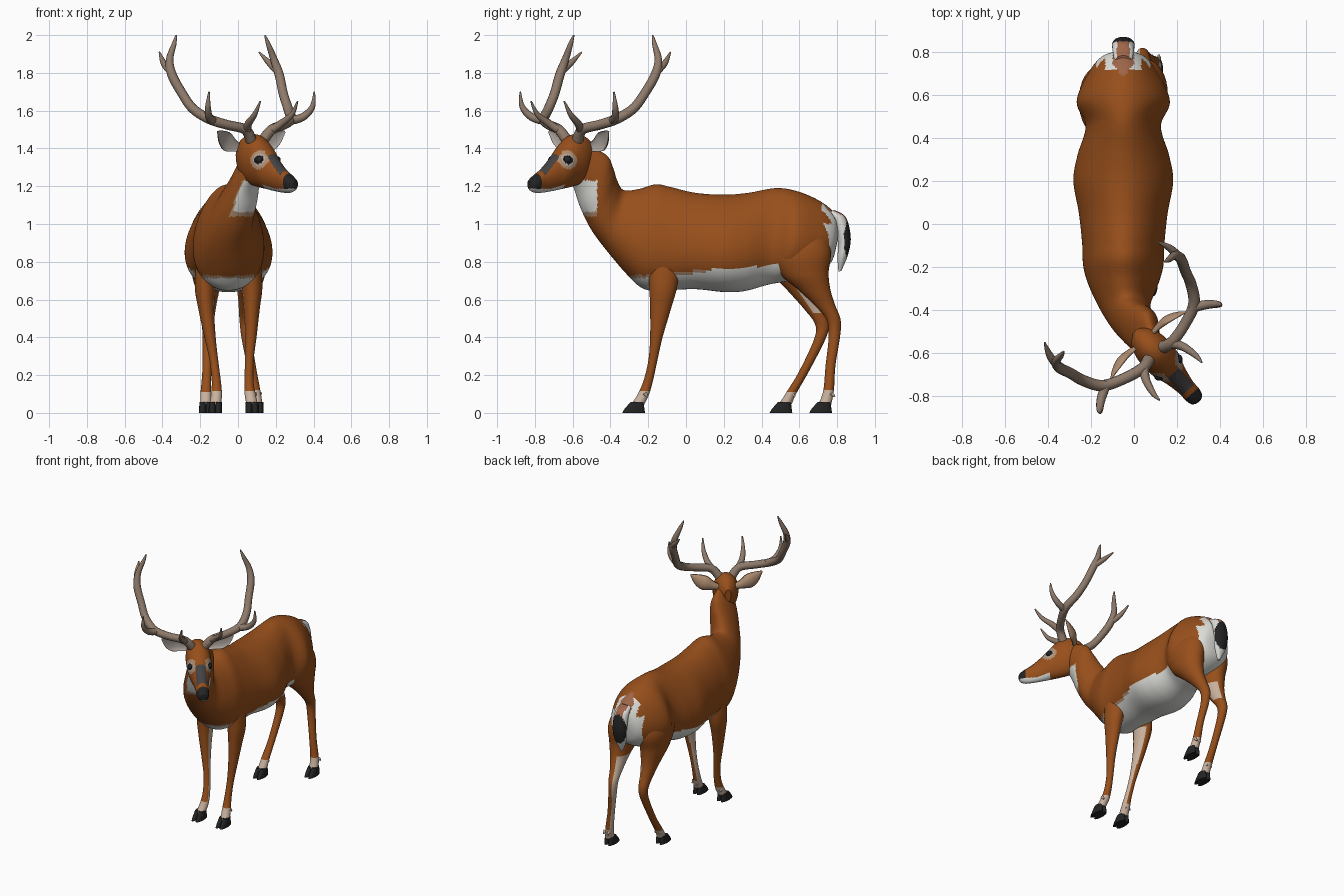
import bpy, bmesh, math
from mathutils import Vector

if "Cube" in bpy.data.objects:
    bpy.data.objects.remove(bpy.data.objects["Cube"])


def material(name, r, g, b):
    mat = bpy.data.materials.new(name)
    mat.use_nodes = True
    mat.diffuse_color = (r, g, b, 1)
    node = next(n for n in mat.node_tree.nodes if n.type == 'BSDF_PRINCIPLED')
    node.inputs["Base Color"].default_value = (r, g, b, 1)
    node.inputs["Roughness"].default_value = 0.8
    return mat


FUR, WHITE, CREAM, BLACK, ANTLER, DARK, TAN, GREY, RUMP = range(9)
PALETTE = [
    material("fur brown", .31, .078, .011),
    material("belly white", .72, .72, .69),
    material("leg cream", .58, .44, .34),
    material("hoof black", .018, .017, .017),
    material("antler", .27, .195, .145),
    material("muzzle dark grey", .06, .054, .055),
    material("patch tan", .42, .26, .16),
    material("ear grey", .45, .40, .37),
    material("rump brown", .34, .13, .065),
]


def smooth_path(rows, steps):
    """Catmull-Rom resampling of rows of numbers."""
    rows = [Vector(r) for r in rows]
    out = []
    for i in range(len(rows) - 1):
        p0, p1 = rows[max(i - 1, 0)], rows[i]
        p2, p3 = rows[i + 1], rows[min(i + 2, len(rows) - 1)]
        for k in range(steps):
            u = k / steps
            out.append(p1 + (p2 - p0) * (u / 2)
                       + (p0 * 2 - p1 * 5 + p2 * 4 - p3) * (u * u / 2)
                       + (p1 * 3 - p0 - p2 * 3 + p3) * (u ** 3 / 2))
    return out + [rows[-1]]


def loft(name, rings, sides, rule, shape=lambda c, s: (c, s)):
    """Skin elliptical rings (centre, side axis, up axis); rule colours faces."""
    bm = bmesh.new()
    loops = []
    for centre, a, b in rings:
        loop = []
        for j in range(sides):
            ang = math.tau * j / sides
            u, v = shape(math.cos(ang), math.sin(ang))
            loop.append(bm.verts.new(centre + a * u + b * v))
        loops.append(loop)
    for lo, hi in zip(loops, loops[1:]):
        for j in range(sides):
            k = (j + 1) % sides
            bm.faces.new((lo[j], lo[k], hi[k], hi[j]))
    bm.faces.new(loops[0])
    bm.faces.new(loops[-1])
    bmesh.ops.recalc_face_normals(bm, faces=bm.faces)
    for f in bm.faces:
        f.smooth = len(f.verts) == 4
        f.material_index = rule(f.calc_center_median(), f.normal) if callable(rule) else rule
    mesh = bpy.data.meshes.new(name)
    bm.to_mesh(mesh)
    bm.free()
    for mat in PALETTE:
        mesh.materials.append(mat)
    bpy.context.scene.collection.objects.link(bpy.data.objects.new(name, mesh))


def flat_rings(rows, steps):
    """Horizontal rings from rows of x, y, z, x radius, y radius."""
    return [(Vector(r[:3]), Vector((r[3], 0, 0)), Vector((0, r[4], 0)))
            for r in smooth_path(rows, steps)]


def tube(name, rows, rule, sides=12, steps=5):
    """Round tube along rows of x, y, z, radius."""
    pts = smooth_path(rows, steps)
    rings = []
    a = Vector((0.3, 1, 0.1))
    for i, p in enumerate(pts):
        d = Vector(pts[min(i + 1, len(pts) - 1)][:3]) - Vector(pts[max(i - 1, 0)][:3])
        d.normalize()
        a = (a - d * a.dot(d)).normalized()
        rings.append((Vector(p[:3]), a * p[3], d.cross(a) * p[3]))
    loft(name, rings, sides, rule)


MID = -.05          # body centre line

# Head frame: turned towards the left
HEAD = Vector((.074, -.572, 0))
FWD = Vector((.665, -.747, 0)).normalized()
LEFT = Vector((-FWD.y, FWD.x, 0))
UP = Vector((0, 0, 1))


def at(s, t, z):
    return HEAD + LEFT * s + FWD * t + UP * z


# Body and neck: top y z, bottom y z, centre x, half width, turn
BODY = [
    (.81, .98, .80, .90, MID, .03, 0), (.79, 1.05, .77, .80, MID, .10, 0),
    (.72, 1.115, .69, .74, MID, .16, 0), (.6, 1.17, .55, .70, MID, .213, 0),
    (.48, 1.19, .44, .68, MID, .172, 0), (.33, 1.165, .31, .645, MID, .21, 0),
    (.2, 1.155, .2, .64, MID, .228, 0), (.05, 1.165, .05, .655, MID, .203, 0),
    (-.08, 1.195, -.1, .65, MID, .188, 0), (-.16, 1.21, -.22, .655, MID, .183, 0),
    (-.25, 1.185, -.31, .73, MID, .158, 0), (-.33, 1.18, -.42, .86, -.04, .116, .1),
    (-.365, 1.23, -.5, .97, -.01, .10, .2), (-.39, 1.3, -.55, 1.08, .025, .088, .4),
    (-.43, 1.37, -.58, 1.18, .052, .075, .6), (-.55, 1.42, -.62, 1.28, .09, .045, .73),
]


def body_color(c, n):
    off = abs(c.x - MID)
    if c.z > 1.02 and off < min(.05, c.y - .69):
        return RUMP
    if c.y > .72 and n.y > .2:
        return WHITE if off < (.085 if c.z > 1.0 else .125) else FUR
    edge = .715 if c.y < -.15 else .735 + .07 * c.y
    if -.3 < c.y and c.z < edge + .015 and n.z < -.15:
        return WHITE if c.z < edge or c.y > .1 else TAN
    facing = n.dot(FWD)
    if c.y < -.47 and 1.04 < c.z < 1.23 and facing > .44:
        return WHITE if c.z > 1.065 and facing > .56 else TAN
    return FUR


rings = []
for yt, zt, yb, zb, x, w, turn in smooth_path(BODY, 11):
    top, bottom = Vector((x, yt, zt)), Vector((x, yb, zb))
    side = Vector((math.cos(turn), math.sin(turn), 0)) * w
    rings.append(((top + bottom) / 2, side, (top - bottom) / 2))
loft("body_and_neck", rings, 80, body_color, lambda c, s: (c * (1 - .2 * s), s))


# Tail
def tail_color(c, n):
    off = c.x - MID
    if n.y > .1 and math.hypot((c.z - .92) / .105, off / .055) < 1:
        return BLACK
    return RUMP if c.z > 1.02 and abs(off) < .03 else WHITE


TAIL = [(.755, 1.065, .04, .03), (.81, 1.025, .05, .036), (.838, .92, .052, .034),
        (.83, .83, .042, .028), (.815, .75, .008, .008)]
loft("tail", [(Vector((MID, y, z)), Vector((w, 0, 0)), Vector((0, d, d * .3)))
              for y, z, w, d in smooth_path(TAIL, 10)], 32, tail_color)

# Legs: x, y, z stations with shared x and y radii
FRONT_LEFT = [(.03, -.12, 1.0), (.05, -.12, .85), (.073, -.12, .68), (.073, -.135, .55),
              (.068, -.157, .4), (.06, -.175, .28), (.058, -.2, .17), (.064, -.225, .1),
              (.075, -.255, .045)]
FRONT_RIGHT = [(x if z > .6 else x - .1 * (.6 - z), y, z) for x, y, z in FRONT_LEFT]
FRONT_RADII = [(.03, .05), (.06, .085), (.056, .075), (.042, .055), (.03, .033),
               (.023, .024), (.024, .025), (.029, .03), (.03, .035)]
HIND_LEFT = [(.03, .62, 1.05), (.055, .6, .87), (.06, .625, .74), (.055, .68, .65),
             (.045, .735, .57), (.04, .782, .49), (.045, .785, .4), (.07, .765, .25),
             (.09, .755, .12), (.1, .735, .045)]
HIND_RIGHT = [(.03, .6, 1.05), (.055, .575, .87), (.06, .585, .74), (.06, .63, .64),
              (.06, .68, .55), (.06, .72, .47), (.06, .708, .39), (.065, .625, .22),
              (.07, .56, .11), (.07, .525, .045)]
HIND_RADII = [(.04, .08), (.098, .165), (.085, .13), (.06, .085), (.042, .055),
              (.032, .037), (.027, .03), (.024, .026), (.028, .028), (.03, .034)]


def leg(name, side, path, radii, pale_from):
    def color(c, n):
        inner = n.x * side < -.5 and n.y > -.3 and pale_from < c.z < .66
        return CREAM if c.z < .115 or inner else FUR

    rows = [(x if side > 0 else 2 * MID - x, y, z, rx, ry)
            for (x, y, z), (rx, ry) in zip(path, radii)]
    loft(name + "_leg", flat_rings(rows, 8), 32, color)
    x, y = rows[-1][:2]
    for tag, off in (("inner", -.016 * side), ("outer", .016 * side)):
        hoof = [(x + off, y - .022, 0, .02, .06), (x + off, y - .018, .02, .02, .053),
                (x + off, y - .004, .058, .018, .034)]
        loft(f"{name}_{tag}_hoof", flat_rings(hoof, 2), 16, BLACK)
        tube(f"{name}_{tag}_dewclaw", [(x + off, y + .035, .105, .011),
                                       (x + off, y + .052, .085, .005)], CREAM, 8)


leg("left_front", 1, FRONT_LEFT, FRONT_RADII, .1)
leg("right_front", -1, FRONT_RIGHT, FRONT_RADII, .1)
leg("left_hind", 1, HIND_LEFT, HIND_RADII, .1)
leg("right_hind", -1, HIND_RIGHT, HIND_RADII, .53)

# Head: forward, bottom z, top z, half width
SKULL = [(-.1, 1.32, 1.41, .02), (-.06, 1.25, 1.452, .06), (.0, 1.21, 1.475, .08),
         (.06, 1.195, 1.465, .083), (.12, 1.185, 1.415, .077), (.18, 1.175, 1.355, .057),
         (.25, 1.166, 1.295, .043), (.3, 1.165, 1.262, .041), (.33, 1.175, 1.24, .032),
         (.343, 1.19, 1.225, .012)]


def head_color(c, n):
    t, s = (c - HEAD).dot(FWD), abs((c - HEAD).dot(LEFT))
    eye = math.hypot(t - .13, c.z - 1.34)
    if t > .293 and c.z > 1.187:
        return BLACK
    if t > .13 and (n.z < -.6 or (t > .22 and c.z < 1.187)):
        return WHITE
    if s > .035 and eye < .05:
        return BLACK if eye < .024 else GREY if eye < .03 else TAN
    if .165 < t < .27 and n.z > .35 and s < .036:
        return DARK
    return FUR


loft("head", [(at(0, t, (lo + hi) / 2), LEFT * w, UP * ((hi - lo) / 2))
              for t, lo, hi, w in smooth_path(SKULL, 12)], 72, head_color,
     lambda c, s: (c * (1 + .1 * s), s))

# Antler: sideways, forward, z, radius
BEAM = [(.04, .04, 1.44, .03), (.094, .052, 1.5, .027), (.2, .027, 1.525, .026),
        (.288, -.014, 1.555, .027), (.337, -.091, 1.61, .026), (.358, -.153, 1.69, .025),
        (.38, -.21, 1.79, .025), (.37, -.24, 1.87, .02), (.335, -.245, 1.95, .013),
        (.314, -.25, 2.0, .004)]
TINES = {
    "brow_tine": [(.08, .05, 1.49, .022), (.115, .1, 1.53, .02), (.132, .17, 1.58, .014),
                  (.132, .215, 1.65, .004)],
    "outer_tine": [(.26, -.01, 1.545, .024), (.33, .03, 1.565, .021),
                   (.37, .065, 1.62, .015), (.373, .077, 1.7, .004)],
    "upper_tine": [(.382, -.21, 1.8, .02), (.375, -.28, 1.85, .017), (.353, -.341, 1.91, .004)],
}
# Ear: sideways, forward, z, half height, depth
EAR = smooth_path([(.05, -.03, 1.4, .02, .02), (.1, -.03, 1.415, .034, .03),
                   (.15, -.025, 1.435, .052, .035), (.2, -.015, 1.46, .037, .022),
                   (.24, -.004, 1.49, .004, .004)], 5)

for name, side in (("left", 1), ("right", -1)):
    for part, rows in [("antler_beam", BEAM), *TINES.items()]:
        tube(f"{name}_{part}", [(*at(s * side, t, z), r) for s, t, z, r in rows], ANTLER)
    tilt = UP * .9 - LEFT * side * .4
    loft(name + "_ear", [(at(s * side, t, z), tilt * h, FWD * d) for s, t, z, h, d in EAR],
         20, lambda c, n: GREY if n.dot(FWD) > .1 else TAN,
         lambda c, s: (c, s if s < 0 else -.45 * s))
    eye = [(*at(.062 * side, .105 + .012 * i, 1.34), r)
           for i, r in enumerate((.004, .016, .02, .016, .004))]
    tube(name + "_eye", eye, BLACK, 12, 2)
